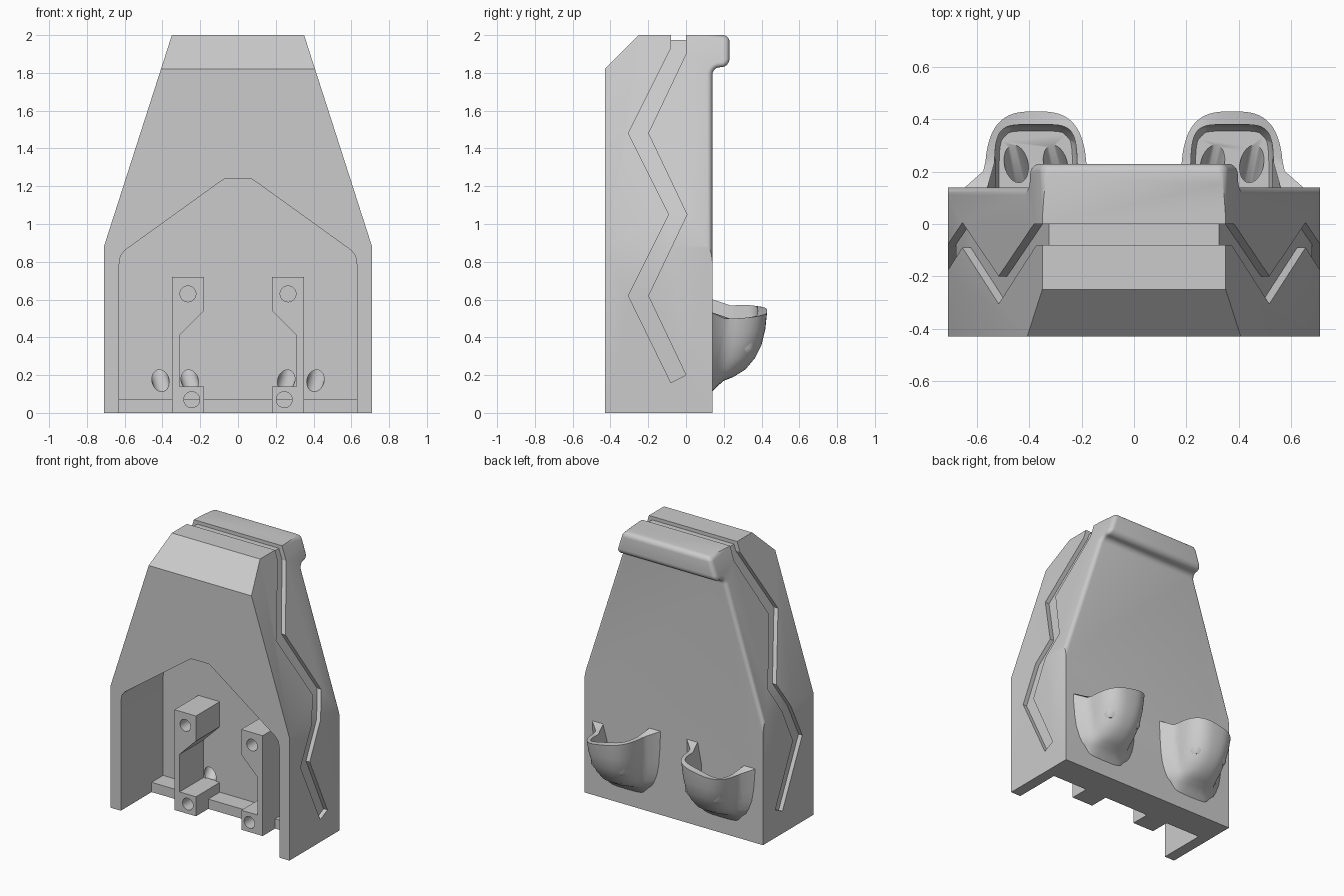
import bpy, bmesh, math
from mathutils import Vector

old = bpy.data.objects.get("Cube")
if old:
    bpy.data.objects.remove(old)

grey = bpy.data.materials.new("plain grey")
grey.use_nodes = True
grey.diffuse_color = (0.6, 0.6, 0.6, 1)
grey.node_tree.nodes["Principled BSDF"].inputs["Base Color"].default_value = (0.6, 0.6, 0.6, 1)


def finish(name, bm):
    bmesh.ops.recalc_face_normals(bm, faces=bm.faces)
    mesh = bpy.data.meshes.new(name)
    bm.to_mesh(mesh)
    bm.free()
    mesh.materials.append(grey)
    ob = bpy.data.objects.new(name, mesh)
    bpy.context.collection.objects.link(ob)
    return ob


def prism(name, pts, axis, a, b):
    """Extrude a profile along y (points are x, z) or x (points are y, z)."""
    bm = bmesh.new()
    place = (lambda p: (p[0], a, p[1])) if axis == "y" else (lambda p: (a, p[0], p[1]))
    face = bm.faces.new([bm.verts.new(place(p)) for p in pts])
    out = bmesh.ops.extrude_face_region(bm, geom=[face])
    shift = Vector((0, b - a, 0)) if axis == "y" else Vector((b - a, 0, 0))
    bmesh.ops.translate(bm, vec=shift, verts=[v for v in out["geom"] if isinstance(v, bmesh.types.BMVert)])
    return finish(name, bm)


def rod(name, start, end, radius):
    start, end = Vector(start), Vector(end)
    bm = bmesh.new()
    bmesh.ops.create_cone(bm, cap_ends=True, segments=32, radius1=radius, radius2=radius,
                          depth=(end - start).length)
    ob = finish(name, bm)
    ob.rotation_mode = "QUATERNION"
    ob.rotation_quaternion = (end - start).to_track_quat("Z", "Y")
    ob.location = (start + end) / 2
    return ob


def boolean(ob, cutter, operation="DIFFERENCE"):
    bpy.context.view_layer.update()
    mod = ob.modifiers.new("cut", "BOOLEAN")
    mod.object, mod.operation, mod.solver = cutter, operation, "EXACT"
    bpy.context.view_layer.objects.active = ob
    bpy.ops.object.modifier_apply(modifier=mod.name)


def discard(ob):
    bpy.data.objects.remove(ob)


def smooth(ob, angle):
    bpy.ops.object.select_all(action="DESELECT")
    ob.select_set(True)
    bpy.context.view_layer.objects.active = ob
    bpy.ops.object.shade_smooth_by_angle(angle=math.radians(angle))


def mirrored(pts):
    return pts + [(-x, z) for x, z in reversed(pts)]


def arc(cy, cz, r, start, end, n=6):
    return [(cy + r * math.cos(math.radians(start + (end - start) * i / n)),
             cz + r * math.sin(math.radians(start + (end - start) * i / n))) for i in range(n + 1)]


BACK, INNER = 0.14, 0.05

# Body: side profile with front chamfer and rear lip, trimmed to the tapered front outline
side = [(-0.43, 0), (BACK, 0)] + arc(BACK + 0.04, 1.79, 0.04, 180, 90)
side += arc(0.185, 1.875, 0.045, -80, 0) + arc(0.195, 1.965, 0.035, 0, 90) + [(-0.25, 2), (-0.43, 1.82)]
body = prism("body", side, "x", -1, 1)
outline = prism("outline", mirrored([(0.71, -0.1), (0.71, 0.88), (0.318, 2.1)]), "y", -1, 1)
boolean(body, outline, "INTERSECT")
discard(outline)

# Round the tapered rear edges
bm = bmesh.new()
bm.from_mesh(body.data)
bmesh.ops.remove_doubles(bm, verts=bm.verts, dist=0.0005)


def rear_taper(e):
    a, b = e.verts[0].co, e.verts[1].co
    return (min(a.y, b.y) > 0.1 and min(a.z, b.z) > 0.85 and a.x * b.x > 0
            and all(abs(v.x) > 0.3 for v in (a, b)) and abs(a.z - b.z) > 0.0005)


bmesh.ops.bevel(bm, geom=[e for e in bm.edges if rear_taper(e)], offset=0.03,
                segments=5, profile=0.5, affect="EDGES", clamp_overlap=True)
bm.to_mesh(body.data)
bm.free()

# Zigzag groove over both sides and the top
fore = [(-0.08, 2.1), (-0.08, 1.93), (-0.305, 1.48), (-0.09, 1.05), (-0.305, 0.62), (-0.08, 0.16)]
aft = [(0, 2.1), (0, 1.9), (-0.2, 1.48), (0.005, 1.05), (-0.2, 0.62), (0, 0.2)]
groove = prism("groove", fore + aft[::-1], "x", -1, 1)
core = prism("core", mirrored([(0.68, -0.1), (0.68, 0.875), (0.325, 1.975)]), "y", -1, 1)
boolean(groove, core)
boolean(body, groove)
discard(core)
discard(groove)

# Hollow open to the front and below
hollow = prism("hollow", mirrored([(0.63, -0.1), (0.63, 0.78), (0.622, 0.83), (0.6, 0.86),
                                   (0.1, 1.22), (0.07, 1.24)]), "y", -0.6, INNER)
boolean(body, hollow)
discard(hollow)

# Floor ledge at the back of the hollow
prism("floor_ledge", mirrored([(0.635, 0), (0.635, 0.07)]), "y", -0.08, INNER + 0.01)


def cup(name, side):
    """Rounded pocket: rows run up the outside, over the rim and down the inside."""
    n = 32
    wall = BACK - 0.012
    # rows of (height, depth, half width, flare, squareness, rim weight)
    rows = [(0.10, 0.0, 0.10, 0.02, 2, 0), (0.14, 0.025, 0.12, 0.03, 2, 0), (0.17, 0.06, 0.13, 0.05, 2, 0),
            (0.19, 0.11, 0.14, 0.07, 2.1, 0), (0.23, 0.175, 0.155, 0.08, 2.2, 0),
            (0.29, 0.225, 0.17, 0.09, 2.4, 0), (0.36, 0.26, 0.182, 0.09, 2.6, 0),
            (0.44, 0.28, 0.19, 0.09, 2.8, 0.4), (0.53, 0.29, 0.195, 0.09, 3, 1),
            (0.53, 0.24, 0.158, 0.03, 5, 1), (0.42, 0.235, 0.155, 0, 6, 0.3),
            (0.34, 0.23, 0.153, 0, 6, 0), (0.315, 0.215, 0.14, 0, 6, 0)]
    bm = bmesh.new()
    grid = []
    for z, depth, half, flare, power, rim in rows:
        line = []
        for i in range(n + 1):
            t = math.pi * i / n
            c, s = math.cos(t), max(math.sin(t), 0)
            u = math.copysign(abs(c) ** (2 / power), c)
            v = s ** (2 / power) if 0 < i < n else 0
            near = max(0, 1 - v * depth / 0.085) ** 2 if depth else 1
            x = u * half + math.copysign(flare * near, c) * (abs(c) > 0.3)
            h = z + rim * (0.035 * -u + 0.04 * near + 0.01 * v)
            y = BACK + v * depth if 0 < i < n else wall
            if not depth:
                y = wall
            line.append(bm.verts.new((side * (0.375 + x), y, h)))
        grid.append(line)
    for low, high in zip(grid, grid[1:]):
        for i in range(n):
            bm.faces.new((low[i], low[i + 1], high[i + 1], high[i]))
    bm.faces.new(grid[-1])
    bm.faces.new([r[0] for r in grid[:-1]] + grid[-1][:1] + grid[-1][-1:]
                 + [r[-1] for r in reversed(grid[:-1])] + grid[0][-2:0:-1])
    return finish(name, bm)


for word, s in (("left", 1), ("right", -1)):
    # Pocket with two slanted drain holes into the hollow
    pocket = cup(word + "_pocket", s)
    for x0, x1 in ((0.41, 0.45), (0.255, 0.30)):
        start, end = Vector((s * x0, INNER, 0.17)), Vector((s * x1, 0.23, 0.315))
        step = (end - start) * 0.3
        drain = rod("drain", start - step, end + step, 0.045)
        boolean(body, drain)
        boolean(pocket, drain)
        discard(drain)
    smooth(pocket, 40)

    # Mounting post with notched inner side and screw holes
    shape = [(0.35, 0), (0.35, 0.72), (0.18, 0.72), (0.18, 0.54), (0.31, 0.41),
             (0.31, 0.14), (0.18, 0.14), (0.18, 0)]
    post = prism(word + "_post", [(s * x, z) for x, z in shape], "y", -0.22, INNER + 0.01)
    for x, z in ((0.265, 0.63), (0.245, 0.07)):
        hole = rod("hole", (s * x, -0.4, z), (s * x, -0.05, z), 0.042)
        boolean(post, hole)
        discard(hole)
    smooth(post, 30)

smooth(body, 25)
